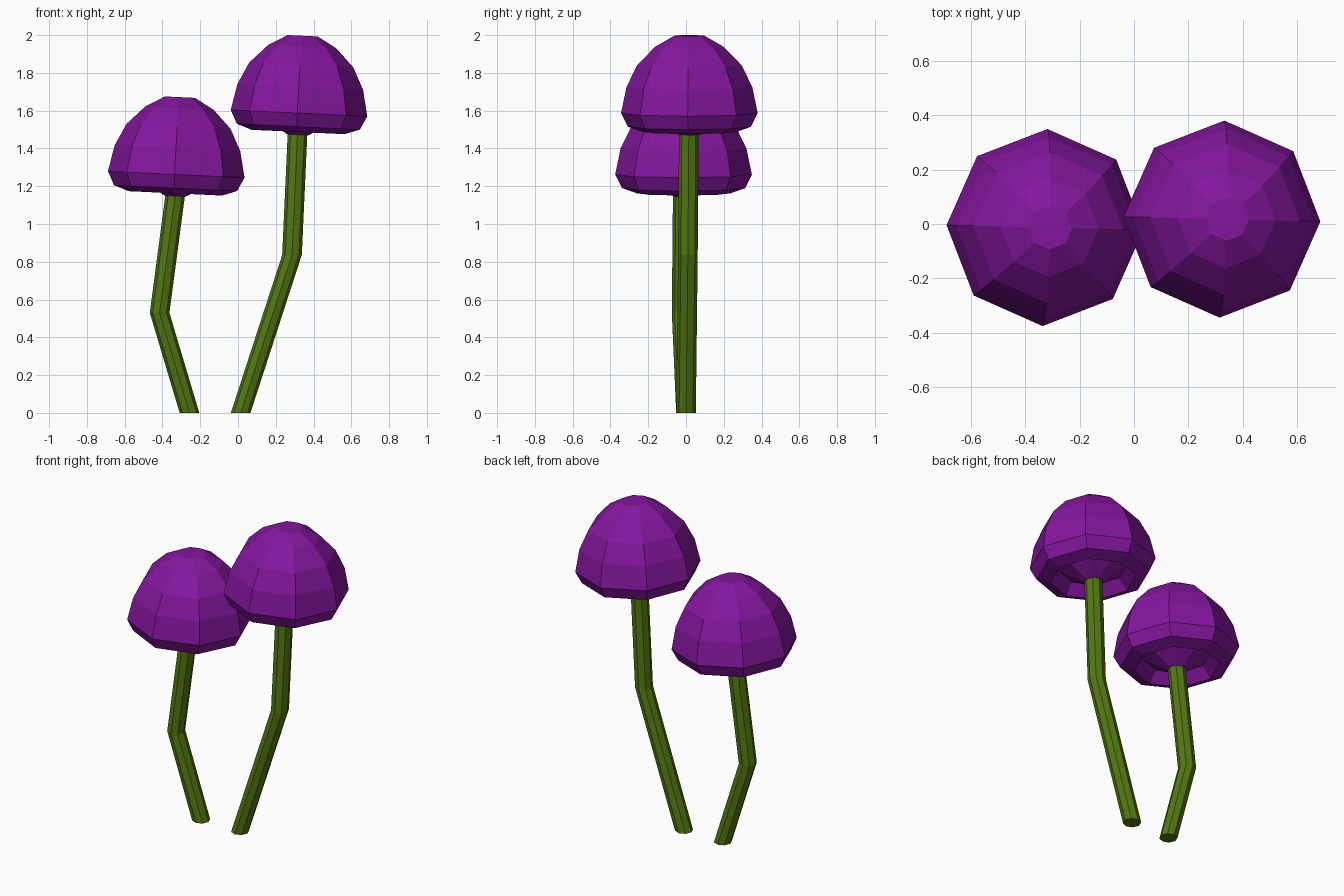
import bpy, bmesh
from math import cos, sin, pi, radians
from mathutils import Vector, Matrix

if "Cube" in bpy.data.objects:
    bpy.data.objects.remove(bpy.data.objects["Cube"])

SIDES = 8


def material(name, color):
    m = bpy.data.materials.new(name)
    m.diffuse_color = (*color, 1)
    m.use_nodes = True
    m.node_tree.nodes["Principled BSDF"].inputs["Base Color"].default_value = m.diffuse_color
    return m


purple = material("purple", (0.23, 0.008, 0.34))
green = material("green", (0.085, 0.19, 0.005))


def loft(name, rings, mat, matrix=Matrix()):
    """Bridge octagonal rings given as (center, radius); close both ends."""
    bm = bmesh.new()
    loops = []
    for c, r in rings:
        loops.append([bm.verts.new(Vector(c) + Vector((r * cos(a), r * sin(a), 0)))
                      for a in (2 * pi * i / SIDES for i in range(SIDES))])
    for lo, hi in zip(loops, loops[1:]):
        for i in range(SIDES):
            j = (i + 1) % SIDES
            bm.faces.new((lo[i], lo[j], hi[j], hi[i]))
    bm.faces.new(loops[0][::-1])
    bm.faces.new(loops[-1])
    bmesh.ops.recalc_face_normals(bm, faces=bm.faces)
    mesh = bpy.data.meshes.new(name)
    bm.to_mesh(mesh)
    bm.free()
    mesh.materials.append(mat)
    ob = bpy.data.objects.new(name, mesh)
    ob.matrix_world = matrix
    bpy.context.collection.objects.link(ob)


# Cap profile (radius, height): gill cone, recess, rim, dome
profile = [(0.055, -0.115), (0.19, -0.035), (0.247, -0.10), (0.326, -0.072),
           (0.362, 0), (0.333, 0.139), (0.276, 0.255), (0.181, 0.352), (0.08, 0.41)]


def cap(name, center):
    tilt = Matrix.Rotation(radians(2.7), 4, 'Y') @ Matrix.Rotation(radians(-1.4), 4, 'Z')
    loft(name, [((0, 0, z), r) for r, z in profile], purple,
         Matrix.Translation(center) @ tilt)


# Bent stems: base, knee, top
def stem(name, points):
    loft(name, [(p, 0.052) for p in points], green)


cap("tall_cap", (0.323, 0.018, 1.587))
cap("short_cap", (-0.327, -0.013, 1.262))
stem("tall_stem", [(0.014, 0, 0), (0.286, 0.01, 0.837), (0.316, 0.015, 1.50)])
stem("short_stem", [(-0.257, 0, 0), (-0.415, -0.023, 0.53), (-0.329, -0.017, 1.18)])
